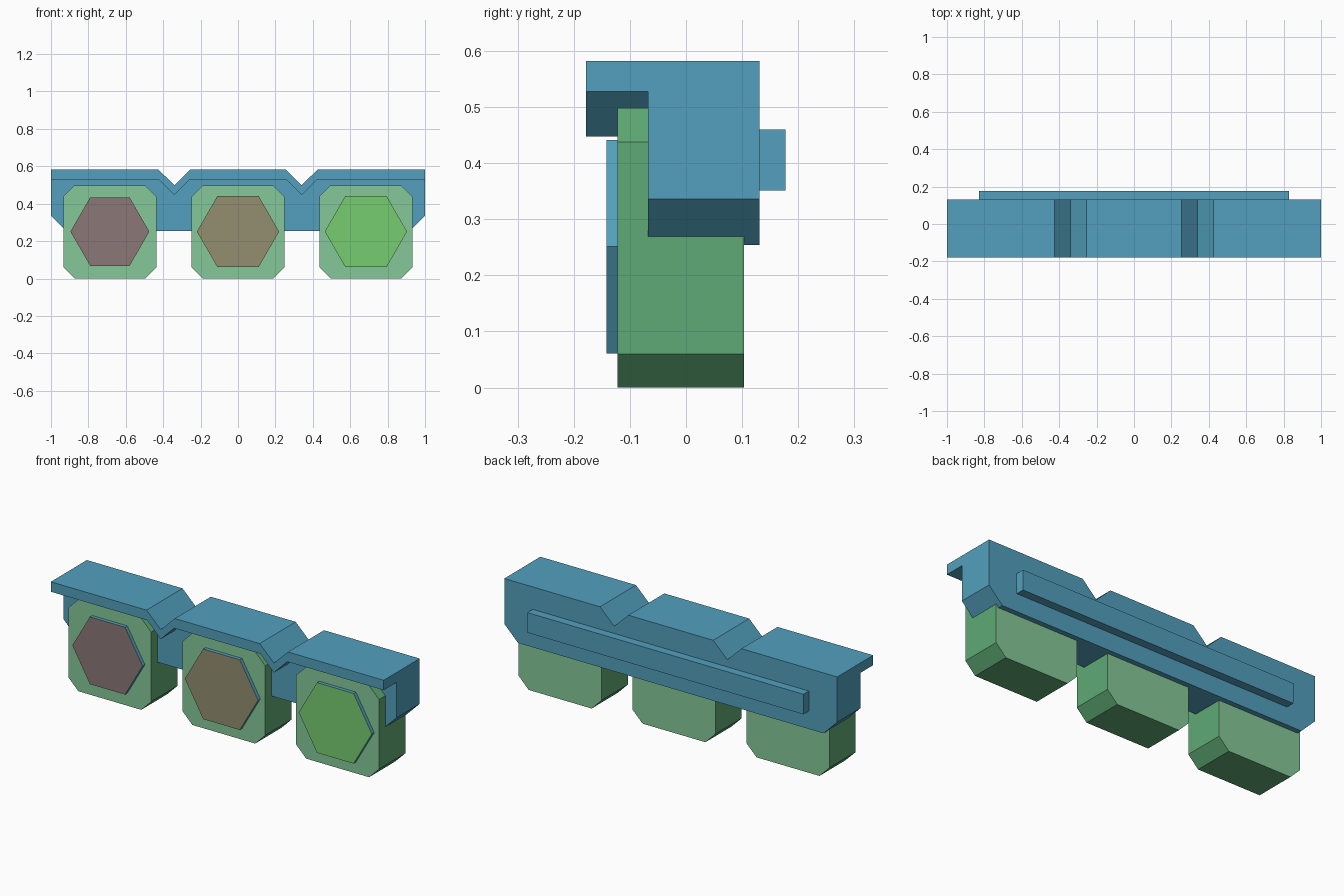
import bpy, bmesh, math

if "Cube" in bpy.data.objects:
    bpy.data.objects.remove(bpy.data.objects["Cube"])


def material(name, r, g, b):
    def lin(c):
        c /= 255
        return c / 12.92 if c <= 0.04045 else ((c + 0.055) / 1.055) ** 2.4
    m = bpy.data.materials.new(name)
    m.diffuse_color = (lin(r), lin(g), lin(b), 1)
    m.use_nodes = True
    m.node_tree.nodes["Principled BSDF"].inputs["Base Color"].default_value = m.diffuse_color
    return m


blue = material("housing blue", 82, 160, 189)
green = material("casing green", 95, 170, 117)
pale = material("casing face pale green", 134, 200, 152)
stop_col = material("stop lens dull red", 139, 121, 119)
wait_col = material("wait lens dull amber", 147, 142, 113)
go_col = material("go lens green", 119, 205, 112)


def extrude_xz(name, profile, y0, y1, mats):
    """Extrude an x-z profile from y0 (front) to y1 (back)."""
    bm = bmesh.new()
    face = bm.faces.new([bm.verts.new((x, y0, z)) for x, z in profile])
    ext = bmesh.ops.extrude_face_region(bm, geom=[face])
    for g in ext["geom"]:
        if isinstance(g, bmesh.types.BMVert):
            g.co.y = y1
    bmesh.ops.recalc_face_normals(bm, faces=bm.faces[:])
    me = bpy.data.meshes.new(name)
    bm.to_mesh(me)
    bm.free()
    for m in mats:
        me.materials.append(m)
    ob = bpy.data.objects.new(name, me)
    bpy.context.collection.objects.link(ob)
    return ob


def notched_edge(top, depth, half):
    """Left-to-right edge with a V notch between each pair of lamps."""
    pts = [(-1, top)]
    for x in (-0.34, 0.34):
        pts += [(x - half, top), (x, top - depth), (x + half, top)]
    return pts + [(1, top)]


# Main housing and its overhanging hood
upper = notched_edge(0.583, 0.083, 0.085)
extrude_xz("housing", upper + [(1, 0.337), (0.918, 0.255), (-0.918, 0.255), (-1, 0.337)],
           -0.068, 0.131, [blue])
extrude_xz("hood", upper + notched_edge(0.529, 0.081, 0.081)[::-1],
           -0.178, -0.068, [blue])

# Mounting rail on the back
extrude_xz("back_rail", [(-0.83, 0.352), (0.83, 0.352), (0.83, 0.461), (-0.83, 0.461)],
           0.131, 0.177, [blue])

# Three lamp casings with hexagonal lenses
H, C = 0.249, 0.189
octagon = [(C, -H), (H, -C), (H, C), (C, H), (-C, H), (-H, C), (-H, -C), (-C, -H)]
for label, cx, r, lens in (("stop", -0.685, 0.211, stop_col),
                           ("wait", 0, 0.22, wait_col),
                           ("go", 0.684, 0.22, go_col)):
    casing = extrude_xz(label + "_casing", [(cx + x, 0.25 + z) for x, z in octagon],
                        -0.122, 0.103, [green, pale])
    for p in casing.data.polygons:
        if abs(p.normal.y) > 0.9:
            p.material_index = 1
    hexagon = [(cx + r * math.cos(i * math.pi / 3), 0.252 + r * math.sin(i * math.pi / 3))
               for i in range(6)]
    lamp = extrude_xz(label + "_lens", hexagon, -0.142, -0.122, [blue, lens])
    for p in lamp.data.polygons:
        if p.normal.y < -0.9:
            p.material_index = 1

# Stand the model exactly on z = 0
for ob in bpy.context.collection.objects:
    ob.location.z -= 0.001
